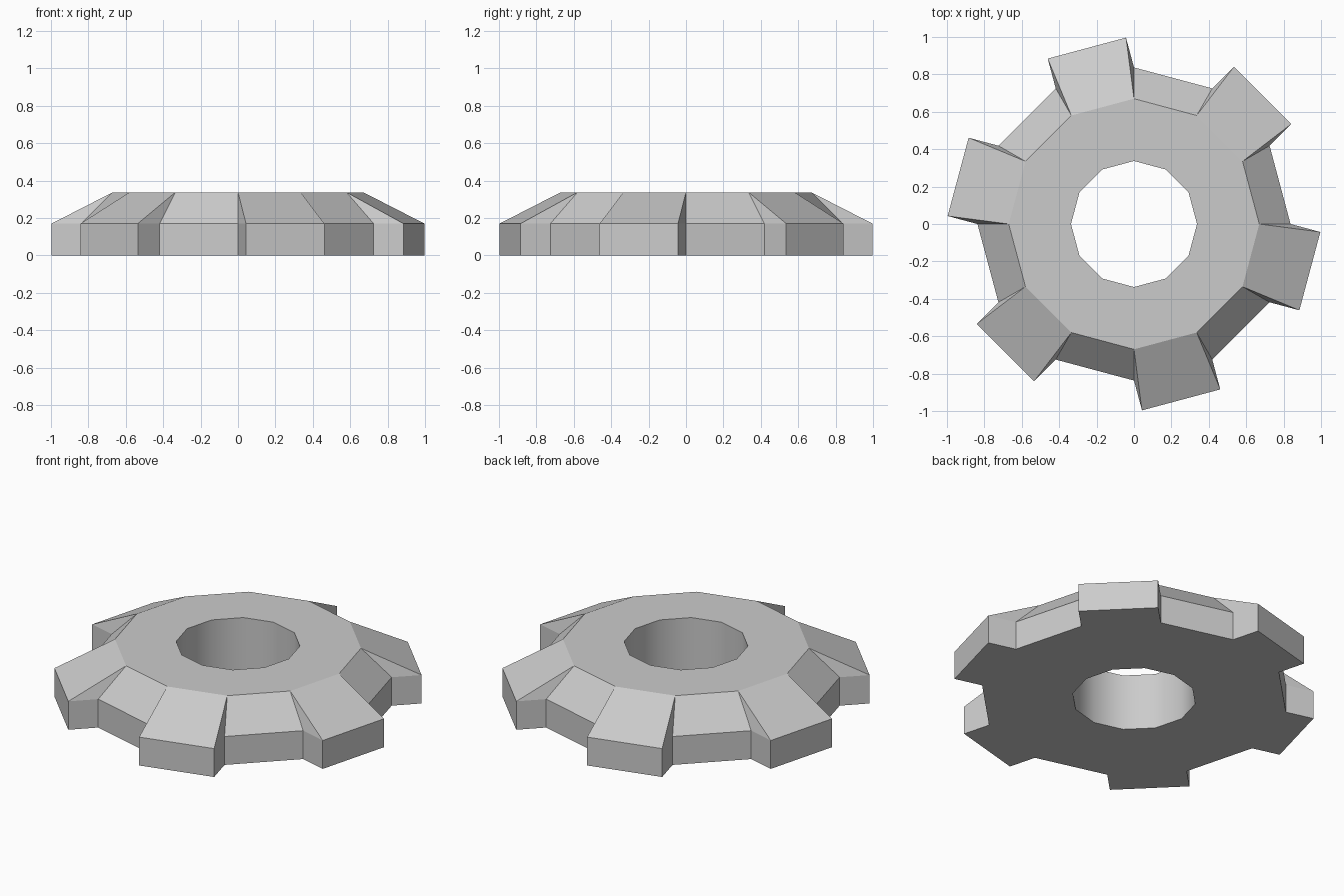
import bpy, bmesh
from math import pi, sin, cos
from mathutils import Vector

if "Cube" in bpy.data.objects:
    bpy.data.objects.remove(bpy.data.objects["Cube"])

SIDES = 12
HOLE_R, TOP_R, BASE_R = 0.337, 0.67, 0.837
MID_Z, TOP_Z = 0.17, 0.337
TOOTH = 0.165

bm = bmesh.new()


def point(radius, step, z):
    a = step * 2 * pi / SIDES
    return Vector((radius * cos(a), radius * sin(a), z))


def face(*points):
    return bm.faces.new([bm.verts.new(p) for p in points])


for i in range(SIDES):
    hole_lo, hole_hi, top, mid, low = [
        [point(r, i + k, z) for k in (0, 1)]
        for r, z in ((HOLE_R, 0), (HOLE_R, TOP_Z), (TOP_R, TOP_Z),
                     (BASE_R, MID_Z), (BASE_R, 0))]

    # Every second segment is pushed out into a tooth
    push = point(TOOTH, i + 0.5, 0) if i % 2 else Vector()
    out_mid = [p + push for p in mid]
    out_low = [p + push for p in low]

    # Bore, flat top, sloped shoulder, outer wall and underside
    face(hole_hi[0], hole_hi[1], hole_lo[1], hole_lo[0]).smooth = True
    face(hole_hi[0], top[0], top[1], hole_hi[1])
    face(top[0], out_mid[0], out_mid[1], top[1])
    face(out_mid[0], out_low[0], out_low[1], out_mid[1])
    face(hole_lo[0], hole_lo[1], low[1], low[0])

    # Tooth flanks and tooth underside
    if i % 2:
        face(low[0], low[1], out_low[1], out_low[0])
        for k in (0, 1):
            face(top[k], mid[k], out_mid[k])
            face(mid[k], low[k], out_low[k], out_mid[k])

bmesh.ops.remove_doubles(bm, verts=bm.verts, dist=0.0005)
bmesh.ops.recalc_face_normals(bm, faces=bm.faces)

# Keep the bore smooth and every other edge crisp
for e in bm.edges:
    e.smooth = all(f.smooth for f in e.link_faces)

mesh = bpy.data.meshes.new("gear_wheel")
bm.to_mesh(mesh)
bm.free()
gear = bpy.data.objects.new("gear_wheel", mesh)
bpy.context.collection.objects.link(gear)
